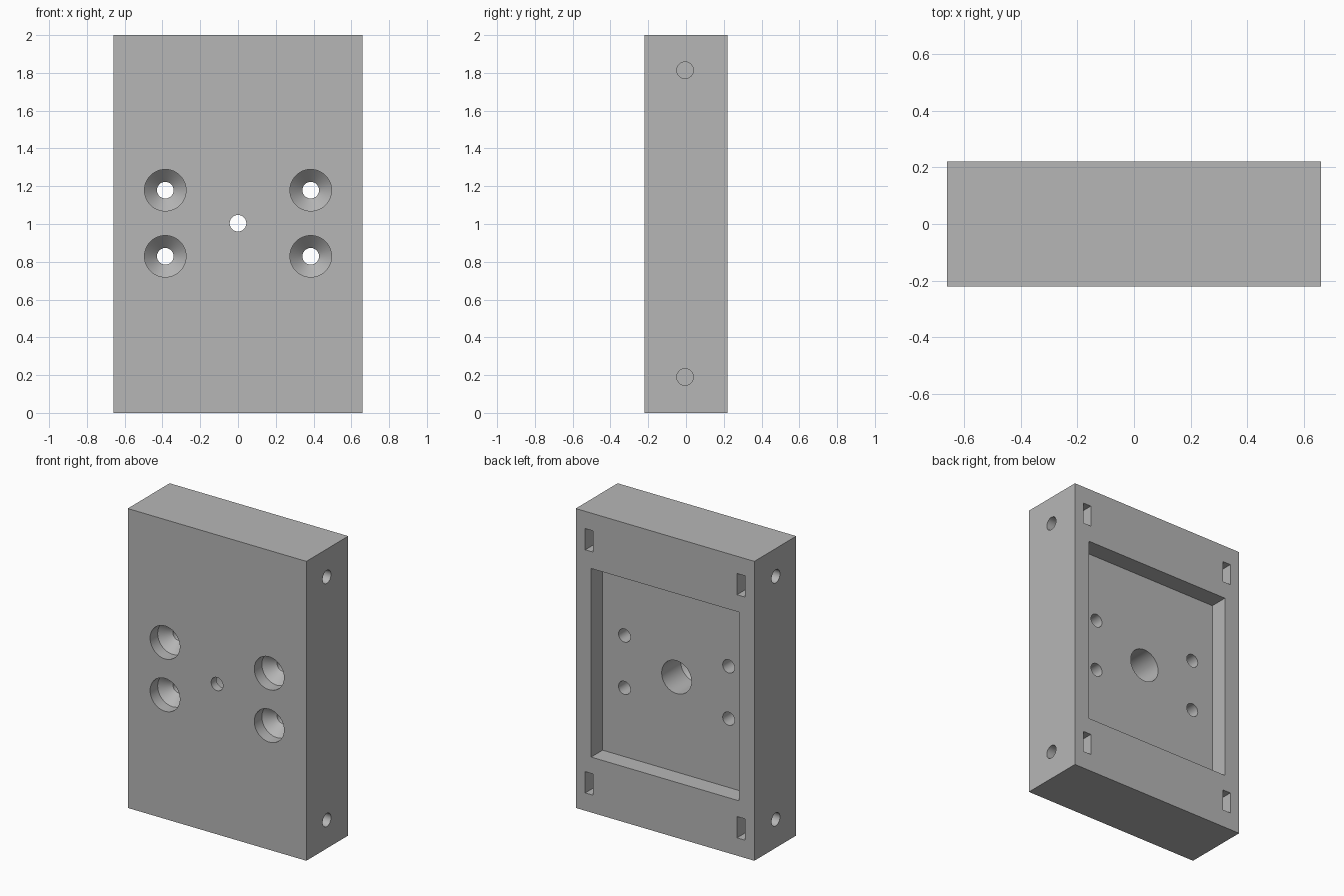
import bpy
import bmesh
import math
from mathutils import Matrix, Vector

default = bpy.data.objects.get("Cube")
if default:
    bpy.data.objects.remove(default, do_unlink=True)

W, D, H = 0.66, 0.221, 2.0   # half width, half depth, height
FLOOR_Y = 0.10               # floor of the back recess
MID_Z = 1.004                # height of the centre bore
BORE_R, WIDE_R = 0.044, 0.11

grey = bpy.data.materials.new("plain grey")
grey.use_nodes = True
grey.diffuse_color = (0.47, 0.47, 0.47, 1)
grey.node_tree.nodes["Principled BSDF"].inputs["Base Color"].default_value = grey.diffuse_color


def finish(bm, name):
    bmesh.ops.recalc_face_normals(bm, faces=bm.faces)
    mesh = bpy.data.meshes.new(name)
    bm.to_mesh(mesh)
    bm.free()
    mesh.materials.append(grey)
    obj = bpy.data.objects.new(name, mesh)
    bpy.context.collection.objects.link(obj)
    return obj


def box(name, low, high):
    bm = bmesh.new()
    low, high = Vector(low), Vector(high)
    size = Matrix.Diagonal((high - low).to_4d())
    bmesh.ops.create_cube(bm, size=1, matrix=Matrix.Translation((low + high) / 2) @ size)
    return finish(bm, name)


def drill(name, origin, axis, profile, sides=48):
    """Turned solid: profile is a list of (distance along axis, radius)."""
    bm = bmesh.new()
    turn = Vector((0, 0, 1)).rotation_difference(Vector(axis)).to_matrix()
    rings = []
    for dist, radius in profile:
        ring = []
        for i in range(sides):
            a = math.tau * i / sides
            p = Vector((radius * math.cos(a), radius * math.sin(a), dist))
            ring.append(bm.verts.new(turn @ p + Vector(origin)))
        rings.append(ring)
    for a, b in zip(rings, rings[1:]):
        for i in range(sides):
            j = (i + 1) % sides
            bm.faces.new((a[i], a[j], b[j], b[i]))
    bm.faces.new(rings[0])
    bm.faces.new(rings[-1])
    return finish(bm, name)


def cut(body, cutter):
    mod = body.modifiers.new("cut", "BOOLEAN")
    mod.operation = "DIFFERENCE"
    mod.solver = "EXACT"
    mod.object = cutter
    bpy.context.view_layer.objects.active = body
    bpy.ops.object.modifier_apply(modifier=mod.name)
    bpy.data.objects.remove(cutter, do_unlink=True)


# Solid block
block = box("mounting_block", (-W, -D, 0), (W, D, H))

# Rectangular recess in the back
cut(block, box("recess_cutter", (-0.546, FLOOR_Y, 0.37), (0.546, D + 0.1, 1.63)))

# Four counterbored screw holes entering from the front
counterbore = [(-0.1, WIDE_R), (0.08, WIDE_R), (0.146, BORE_R), (0.4, BORE_R)]
for x in (-0.385, 0.385):
    for dz in (-0.175, 0.175):
        cut(block, drill("screw_cutter", (x, -D, MID_Z + dz), (0, 1, 0), counterbore))

# Centre bore, wide from the back and narrow at the front
centre = [(-0.05, WIDE_R), (0.2, WIDE_R), (0.266, BORE_R), (0.5, BORE_R)]
cut(block, drill("centre_cutter", (0, FLOOR_Y, MID_Z), (0, -1, 0), centre))

# Nut slots in the back, each met by a hole from the side
for side in (-1, 1):
    for z in (0.19, 1.814):
        x = side * 0.561
        cut(block, box("slot_cutter", (x - 0.029, -0.076, z - 0.071),
                       (x + 0.029, D + 0.1, z + 0.071)))
        cut(block, drill("side_cutter", (side * (W + 0.1), -0.005, z), (-side, 0, 0),
                         [(0, BORE_R), (0.19, BORE_R)]))

# Smooth bore walls, crisp edges elsewhere
bpy.ops.object.select_all(action="DESELECT")
block.select_set(True)
bpy.context.view_layer.objects.active = block
bpy.ops.object.shade_smooth_by_angle(angle=math.radians(30))
